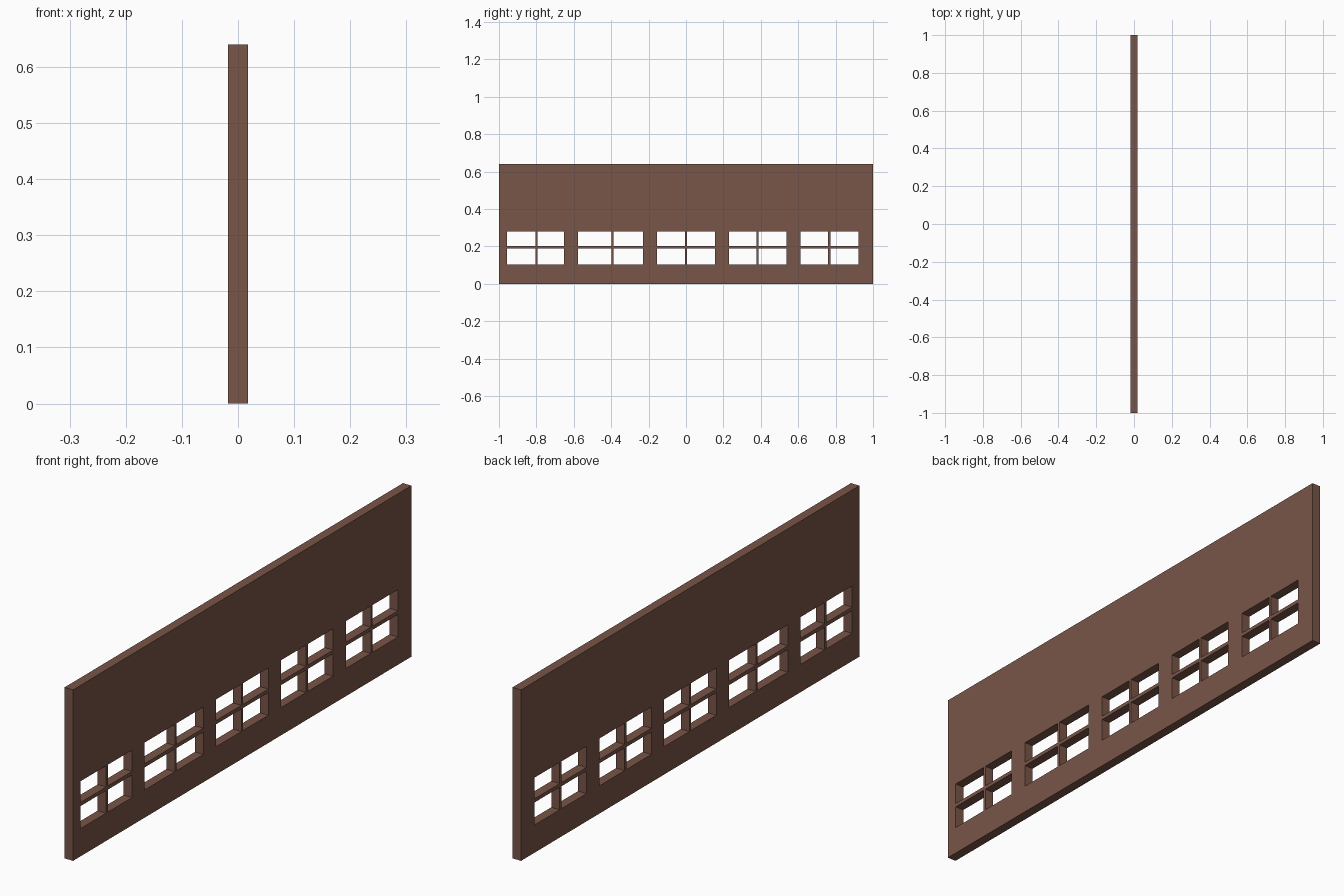
import bpy, bmesh
from mathutils import Matrix, Vector

if "Cube" in bpy.data.objects:
    bpy.data.objects.remove(bpy.data.objects["Cube"])

THICK, HEIGHT = 0.035, 0.64
SILL, HEAD = 0.104, 0.281            # window opening bottom / top
BAR_Z, BAR_H, BAR_W = 0.195, 0.014, 0.011
# left edge, right edge, upright bar position of each window along y
WINDOWS = [(-0.957, -0.652, -0.80), (-0.577, -0.23, -0.393), (-0.154, 0.154, 0.0),
           (0.23, 0.537, 0.383), (0.613, 0.921, 0.766)]

brown = bpy.data.materials.new("brown")
brown.diffuse_color = (0.191, 0.091, 0.065, 1)
brown.use_nodes = True
brown.node_tree.nodes["Principled BSDF"].inputs["Base Color"].default_value = brown.diffuse_color


def boxes(name, specs):
    """One object made of boxes given as (width x, y0, y1, z0, z1)."""
    bm = bmesh.new()
    for w, y0, y1, z0, z1 in specs:
        m = Matrix.Translation((0, (y0 + y1) / 2, (z0 + z1) / 2))
        m = m @ Matrix.Diagonal(Vector((w, y1 - y0, z1 - z0, 1)))
        bmesh.ops.create_cube(bm, size=1, matrix=m)
    mesh = bpy.data.meshes.new(name)
    bm.to_mesh(mesh)
    bm.free()
    mesh.materials.append(brown)
    ob = bpy.data.objects.new(name, mesh)
    bpy.context.collection.objects.link(ob)
    return ob


# Wall slab with window openings cut through
wall = boxes("wall", [(THICK, -1, 1, 0, HEIGHT)])
cutter = boxes("window_cutter", [(0.2, a, b, SILL, HEAD) for a, b, _ in WINDOWS])
cutter.hide_render = True
cutter.hide_viewport = True
cut = wall.modifiers.new("openings", 'BOOLEAN')
cut.operation, cut.solver, cut.object = 'DIFFERENCE', 'EXACT', cutter

# Cross bars in each window: one level bar, two half uprights
for i, (a, b, c) in enumerate(WINDOWS, 1):
    lo, hi = BAR_Z - BAR_H / 2, BAR_Z + BAR_H / 2
    boxes(f"window_bars_{i}", [
        (THICK, a, b, lo, hi),
        (THICK, c - BAR_W / 2, c + BAR_W / 2, SILL, lo),
        (THICK, c - BAR_W / 2, c + BAR_W / 2, hi, HEAD)])
